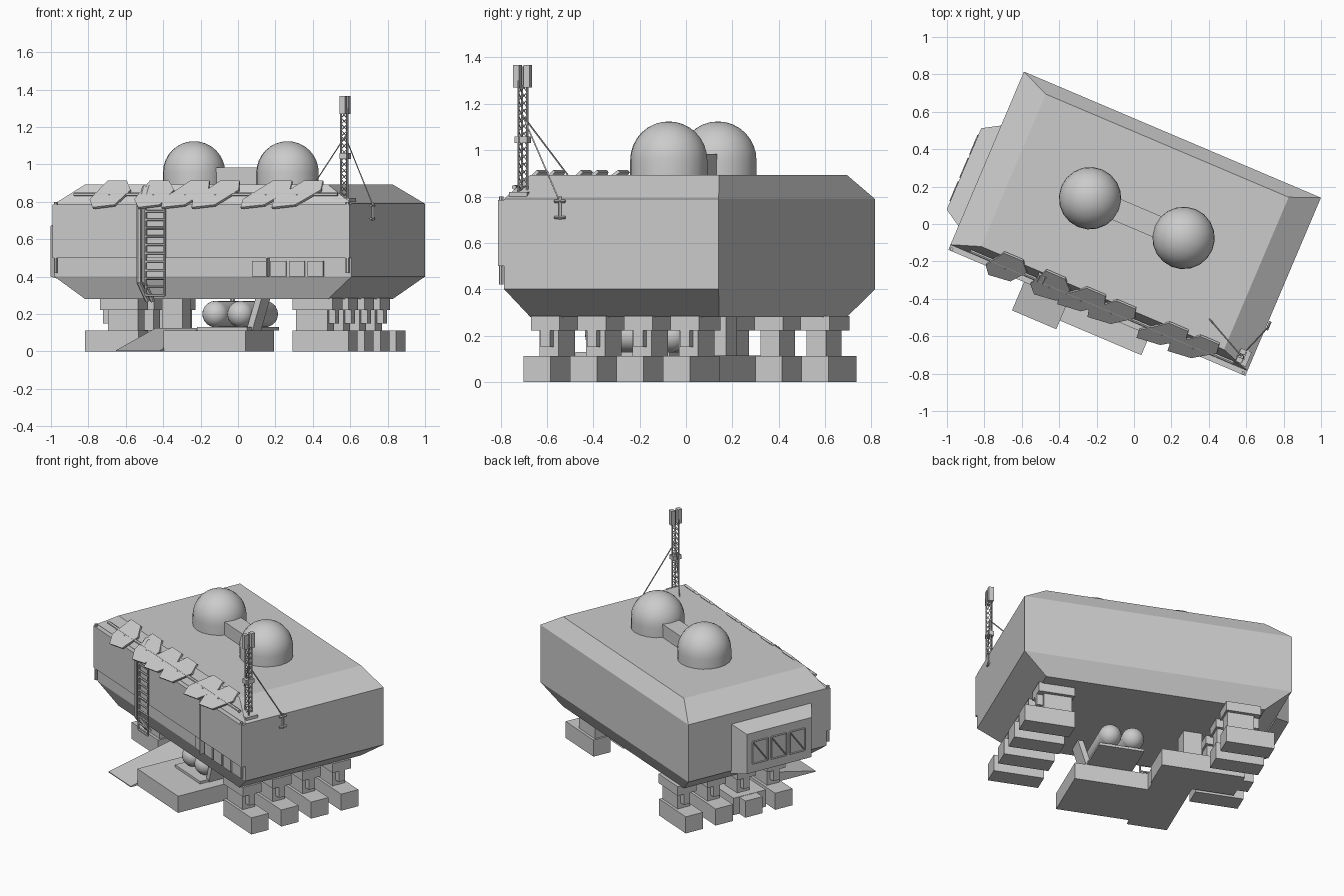
import bpy, bmesh, math
from mathutils import Matrix, Vector

cube = bpy.data.objects.get("Cube")
if cube:
    bpy.data.objects.remove(cube, do_unlink=True)

grey = bpy.data.materials.new("plain_grey")
grey.use_nodes = True
grey.diffuse_color = (0.6, 0.6, 0.6, 1)
grey.node_tree.nodes["Principled BSDF"].inputs["Base Color"].default_value = (0.6, 0.6, 0.6, 1)

# The whole building is turned about the vertical axis
TURN = Matrix.Rotation(math.radians(-23), 4, 'Z')


def finish(name, bm, smooth=False):
    bmesh.ops.recalc_face_normals(bm, faces=bm.faces[:])
    for f in bm.faces:
        f.smooth = smooth
    bm.transform(TURN)
    mesh = bpy.data.meshes.new(name)
    bm.to_mesh(mesh)
    bm.free()
    mesh.materials.append(grey)
    ob = bpy.data.objects.new(name, mesh)
    bpy.context.collection.objects.link(ob)
    return ob


def loft(name, loops):
    """Skin a closed solid through matching loops of points."""
    bm = bmesh.new()
    rows = [[bm.verts.new(p) for p in loop] for loop in loops]
    n = len(rows[0])
    for a, b in zip(rows, rows[1:]):
        for i in range(n):
            j = (i + 1) % n
            bm.faces.new((a[i], a[j], b[j], b[i]))
    bm.faces.new(rows[0])
    bm.faces.new(rows[-1])
    return finish(name, bm)


def rect(x0, x1, y0, y1, z):
    return [(x0, y0, z), (x1, y0, z), (x1, y1, z), (x0, y1, z)]


def box(name, x0, x1, y0, y1, z0, z1):
    return loft(name, [rect(x0, x1, y0, y1, z0), rect(x0, x1, y0, y1, z1)])


def tubes(name, pairs, r, sides=6):
    bm = bmesh.new()
    for a, b in pairs:
        a, b = Vector(a), Vector(b)
        d = b - a
        m = Matrix.Translation((a + b) / 2) @ d.to_track_quat('Z', 'Y').to_matrix().to_4x4()
        bmesh.ops.create_cone(bm, cap_ends=True, segments=sides, radius1=r, radius2=r,
                              depth=d.length, matrix=m)
    return finish(name, bm)


# Main hull with chamfered top and bottom
inner = (-0.705, 0.705, -0.43, 0.455)
outer = (-0.86, 0.865, -0.485, 0.52)
loft("hull", [rect(*inner, 0.28), rect(*outer, 0.4), rect(*outer, 0.79), rect(*inner, 0.893)])
box("front_shell", -0.86, 0.865, -0.515, -0.48, 0.5, 0.785)
tubes("roof_edge_pipe", [((-0.75, -0.475, 0.84), (0.78, -0.475, 0.84))], 0.01)
tubes("front_corner_pipes", [((s, -0.505, 0.42), (s, -0.505, 0.8)) for s in (-0.845, 0.85)], 0.01)

# Roof domes and the link between them
for side, x in (("right", -0.27), ("left", 0.273)):
    bm = bmesh.new()
    bmesh.ops.create_uvsphere(bm, u_segments=20, v_segments=16, radius=0.167)
    bmesh.ops.delete(bm, geom=[v for v in bm.verts if v.co.z < -0.005], context='VERTS')
    rim = [e for e in bm.edges if e.is_boundary]
    out = bmesh.ops.extrude_edge_only(bm, edges=rim)["geom"]
    for v in out:
        if isinstance(v, bmesh.types.BMVert):
            v.co.z -= 0.075
    bm.transform(Matrix.Translation((x, 0.035, 0.957)))
    finish(side + "_dome", bm, True)
box("dome_link", -0.2, 0.2, -0.025, 0.095, 0.88, 0.983)

# Tapered bay with three framed panes on the end wall
loft("end_bay", [
    [(-0.855, -0.38, 0.38), (-0.855, 0.21, 0.38), (-0.855, 0.21, 0.72), (-0.855, -0.38, 0.72)],
    [(-0.952, -0.32, 0.4), (-0.952, 0.152, 0.4), (-0.952, 0.152, 0.67), (-0.952, -0.32, 0.67)]])
for i in range(3):
    y = -0.27 + i * 0.135
    frame = [(y, 0.46), (y + 0.11, 0.46), (y + 0.11, 0.61), (y, 0.61)]
    pts = [(-0.953, *p) for p in frame]
    tubes("bay_pane_frame", list(zip(pts, pts[1:] + pts[:1])) + [(pts[0], pts[2])], 0.004, 4)

# Ladder, side duct and panels on the front wall
tubes("ladder_rails", [((x, -0.53, 0.3), (x, -0.53, 0.76)) for x in (-0.31, -0.2)], 0.007)
tubes("ladder_rungs", [((-0.31, -0.53, 0.3 + i * 0.045), (-0.2, -0.53, 0.3 + i * 0.045))
                       for i in range(11)], 0.007)
for x in (-0.355, -0.325):
    tubes("ladder_duct", [((x, -0.52, 0.37), (x, -0.52, 0.78)),
                          ((x, -0.52, 0.37), (x + 0.02, -0.45, 0.27)),
                          ((x, -0.52, 0.78), (x, -0.44, 0.88))], 0.013)
box("front_seam", 0.383, 0.388, -0.52, -0.48, 0.4, 0.785)
for i in range(4):
    x = 0.29 + i * 0.108
    box("front_hatch", x, x + 0.09, -0.493, -0.48, 0.4, 0.485)


# Overhanging plates along the roof edge
def plate(x, skew):
    shape = [(-0.05, 0), (0.06, 0), (0.11, 0.07), (0.06, 0.18), (-0.06, 0.2), (-0.1, 0.14)]
    loops = []
    for lift in (0, 0.014):
        loops.append([(x + a - skew * (b - 0.1), -0.405 - b * 0.7 - lift * 0.7,
                       0.905 - b * 0.72 + lift * 0.7) for a, b in shape])
    loft("roof_edge_plate", loops)
    tubes("plate_bracket", [((x, -0.48, 0.79), (x, -0.48, 0.84))], 0.012)


for x, skew in ((-0.54, 0.1), (-0.285, 0), (-0.1, 0.5), (0.075, 0.5), (0.37, 0.6), (0.55, 0.6)):
    plate(x, skew)

# Lattice mast
MX, MY = 0.803, -0.425
posts = [(MX + 0.022 * math.cos(math.radians(a)), MY + 0.022 * math.sin(math.radians(a)))
         for a in (90, 210, 330)]
tubes("mast_posts", [((*p, 0.79), (*p, 1.3)) for p in posts], 0.005)
braces = []
for k in range(14):
    z = 0.82 + k * 0.033
    for p, q in zip(posts, posts[1:] + posts[:1]):
        braces += [((*p, z), (*q, z + 0.033))]
tubes("mast_braces", braces, 0.0025, 4)
box("mast_foot", MX - 0.045, MX + 0.045, MY - 0.045, MY + 0.04, 0.775, 0.82)
box("mast_box", MX - 0.02, MX + 0.02, MY - 0.03, MY + 0.03, 1.03, 1.06)
tubes("mast_spike", [((MX, MY, 1.28), (MX, MY, 1.36))], 0.005)
for s in (-1, 1):
    box("mast_aerial", MX - 0.016, MX + 0.016, MY + s * 0.024 - 0.014, MY + s * 0.024 + 0.014, 1.27, 1.367)
tubes("guy_wires", [((MX, MY, 1.15), (0.57, -0.31, 0.89)),
                    ((MX, MY, 1.15), (0.878, -0.22, 0.78))], 0.004, 4)
tubes("guy_bracket", [((0.875, -0.22, 0.7), (0.875, -0.22, 0.8)),
                      ((0.875, -0.245, 0.78), (0.875, -0.195, 0.78)),
                      ((0.875, -0.245, 0.71), (0.875, -0.195, 0.71))], 0.007, 4)


# Rows of stepped legs under both ends
def leg(x_in, x_out, y):
    d = x_out - x_in
    for name, a, b, y0, y1, z0, z1 in (
            ("foot", 0, 1, 0, 0.126, 0, 0.113), ("ankle", 0.04, 0.6, 0.018, 0.108, 0.11, 0.225),
            ("hip", 0, 0.72, -0.005, 0.13, 0.222, 0.285),
            ("piston", 0.56, 0.72, 0.04, 0.085, 0.15, 0.23)):
        xs = sorted((x_in + d * a, x_in + d * b))
        box("leg_" + name, *xs, y + y0, y + y1, z0, z1)


for i in range(4):
    leg(0.493, 0.817, -0.414 + i * 0.218)
    leg(-0.45, -0.76, -0.3 + i * 0.217)

# Entry ramp rising to a landing
loft("ramp", [[(x, -0.68, 0), (x, -0.14, 0), (x, -0.14, 0.125), (x, -0.68, 0.006)]
              for x in (-0.42, -0.163)])
box("ramp_landing", -0.69, -0.155, -0.15, 0.085, 0, 0.115)
box("landing_post", -0.42, -0.3, -0.05, 0.06, 0.11, 0.285)

# Service plinth with two tanks
box("plinth", -0.165, 0.31, -0.63, -0.235, 0, 0.113)
box("tank_tray", -0.06, 0.23, -0.42, 0.02, 0.113, 0.13)
for x in (0.01, 0.155):
    bm = bmesh.new()
    bmesh.ops.create_uvsphere(bm, u_segments=20, v_segments=13, radius=0.071)
    for v in bm.verts:
        v.co.z += math.copysign(0.165, v.co.z)
    bm.transform(Matrix.Translation((x, -0.165, 0.2)) @ Matrix.Rotation(math.pi / 2, 4, 'X'))
    finish("tank", bm, True)
loft("tank_strut", [rect(0.2, 0.235, -0.36, -0.24, 0.11), rect(0.255, 0.29, -0.36, -0.24, 0.285)])
tubes("tank_pipes", [((x, -0.1, 0.2), (x, -0.1, 0.285)) for x in (0.01, 0.155)], 0.015, 8)
